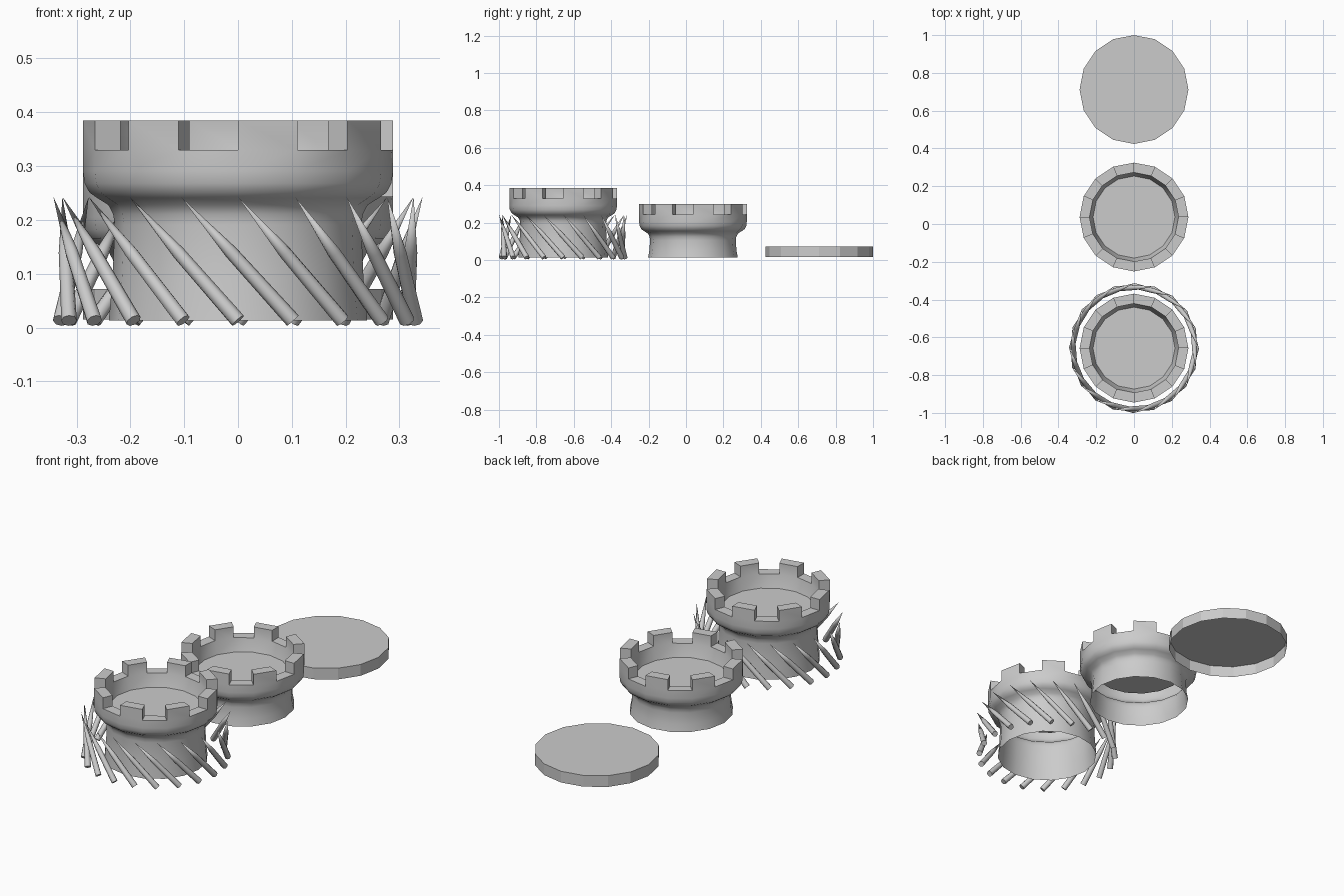
import bpy, bmesh
from math import sin, cos, pi, radians
from mathutils import Vector

if "Cube" in bpy.data.objects:
    bpy.data.objects.remove(bpy.data.objects["Cube"])

N = 16


def finish(name, bm, angle=None):
    me = bpy.data.meshes.new(name)
    bm.to_mesh(me)
    bm.free()
    ob = bpy.data.objects.new(name, me)
    bpy.context.collection.objects.link(ob)
    if angle:
        bpy.ops.object.select_all(action='DESELECT')
        bpy.context.view_layer.objects.active = ob
        ob.select_set(True)
        bpy.ops.object.shade_smooth_by_angle(angle=radians(angle))
    return ob


def lathe(bm, profile, y):
    """Turn (radius, z) points into N-sided bands and cap the last ring."""
    rings = [[bm.verts.new((r * cos(2 * pi * i / N), y + r * sin(2 * pi * i / N), z))
              for i in range(N)] for r, z in profile]
    bands = []
    for a, b in zip(rings, rings[1:]):
        bands.append([bm.faces.new((a[i], a[(i + 1) % N], b[(i + 1) % N], b[i]))
                      for i in range(N)])
    bm.faces.new(rings[-1])
    return bands


def tower(name, y, lift):
    # open-bottomed flared shell with a sunken floor
    upper = [(.229, .105), (.232, .125), (.241, .142), (.262, .155), (.276, .165),
             (.285, .182), (.288, .205), (.288, .244), (.236, .244), (.217, .18)]
    profile = [(.24, .013), (.233, .05 + lift * .5)] + [(r, z + lift) for r, z in upper]
    bm = bmesh.new()
    bands = lathe(bm, profile, y)
    # battlements raised from every other rim face
    rim = bands[-2][0::2]
    new = bmesh.ops.extrude_discrete_faces(bm, faces=rim)['faces']
    bmesh.ops.translate(bm, vec=(0, 0, .055), verts=list({v for f in new for v in f.verts}))
    finish(name, bm, 35)


def stake_ring(y, count=20, sides=8):
    # leaning sharpened stakes circling the front tower
    bm = bmesh.new()
    for k in range(count):
        a = -pi / 2 + 2 * pi * k / count
        b = a - radians(36)
        base = Vector((.33 * cos(a), y + .33 * sin(a), .013))
        tip = Vector((.343 * cos(b), y + .343 * sin(b), .243))
        d = tip - base
        q = d.to_track_quat('Z', 'Y')
        rings = [[bm.verts.new(base + d * t + q @ Vector((r * cos(2 * pi * i / sides),
                                                        r * sin(2 * pi * i / sides), 0)))
                  for i in range(sides)] for t, r in ((0, .0145), (.55, .0125))]
        top = bm.verts.new(tip)
        bm.faces.new(rings[0][::-1])
        for i in range(sides):
            j = (i + 1) % sides
            bm.faces.new((rings[0][i], rings[0][j], rings[1][j], rings[1][i]))
            bm.faces.new((rings[1][i], rings[1][j], top))
    finish("stake_ring", bm, 50)


tower("front_tower", -.657, .086)
stake_ring(-.657)
tower("middle_tower", .037, 0)

# shallow open-bottomed foundation disc
bm = bmesh.new()
lathe(bm, [(.288, .015), (.288, .072)], .712)
finish("foundation_disc", bm)
